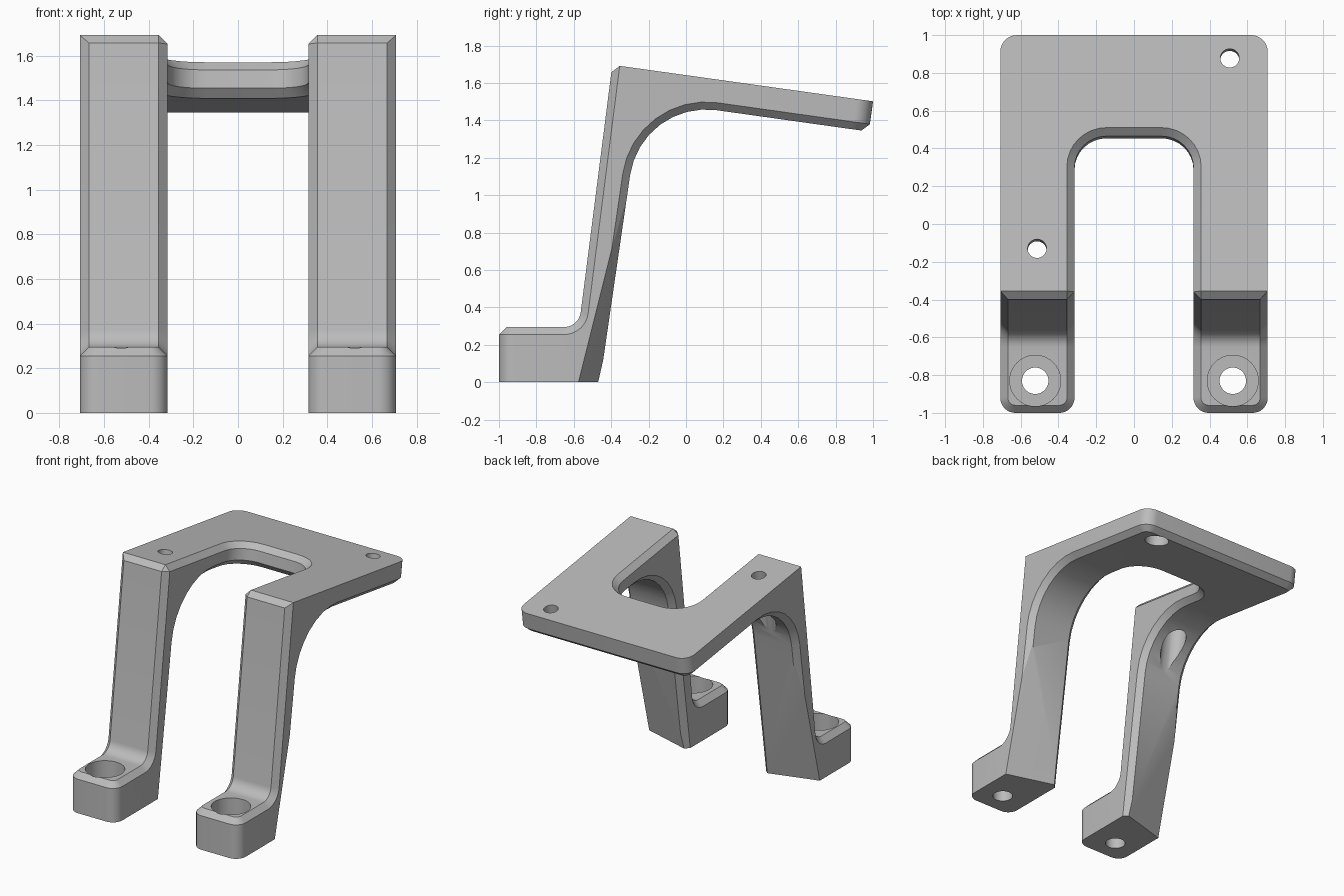
import bpy, bmesh, math
from mathutils import Vector, Matrix

cube = bpy.data.objects.get("Cube")
if cube:
    bpy.data.objects.remove(cube, do_unlink=True)

HALF, SLOT, CHAMFER = 0.708, 0.315, 0.04
TILT = 0.14  # slope of the plate, falling to the back

grey = bpy.data.materials.new("plain grey")
grey.use_nodes = True
color = (0.5, 0.5, 0.5, 1)
grey.diffuse_color = color
grey.node_tree.nodes["Principled BSDF"].inputs["Base Color"].default_value = color


def rounded(corners, steps=8):
    """Closed 2D outline; each corner is (u, v, radius)."""
    out = []
    for i, (u, v, r) in enumerate(corners):
        p = Vector((u, v))
        if r == 0:
            out.append(p)
            continue
        a = (Vector(corners[i - 1][:2]) - p).normalized()
        b = (Vector(corners[(i + 1) % len(corners)][:2]) - p).normalized()
        half = a.angle(b) / 2
        c = p + (a + b).normalized() * (r / math.sin(half))
        start = p + a * (r / math.tan(half)) - c
        end = p + b * (r / math.tan(half)) - c
        sweep = math.atan2(start.x * end.y - start.y * end.x, start.dot(end))
        for k in range(steps + 1):
            out.append(c + Matrix.Rotation(sweep * k / steps, 2) @ start)
    return out


def new_object(name, bm):
    bmesh.ops.recalc_face_normals(bm, faces=bm.faces)
    mesh = bpy.data.meshes.new(name)
    bm.to_mesh(mesh)
    bm.free()
    mesh.materials.append(grey)
    obj = bpy.data.objects.new(name, mesh)
    bpy.context.collection.objects.link(obj)
    return obj


def prism(name, points, shift):
    bm = bmesh.new()
    face = bm.faces.new([bm.verts.new(p) for p in points])
    ext = bmesh.ops.extrude_face_region(bm, geom=[face])["geom"]
    bmesh.ops.translate(bm, vec=shift, verts=[g for g in ext if isinstance(g, bmesh.types.BMVert)])
    return new_object(name, bm)


def boolean(obj, cutter, operation="DIFFERENCE"):
    cutter.hide_render = True
    mod = obj.modifiers.new("cut", "BOOLEAN")
    mod.object, mod.operation, mod.solver = cutter, operation, "EXACT"
    bpy.context.view_layer.update()
    result = obj.evaluated_get(bpy.context.evaluated_depsgraph_get())
    mesh = bpy.data.meshes.new_from_object(result)
    obj.modifiers.clear()
    obj.data = mesh
    bpy.data.objects.remove(cutter, do_unlink=True)


def drill(obj, top, axis, radius, length):
    """Cut a round hole that starts at top and runs along axis."""
    axis = Vector(axis).normalized()
    bm = bmesh.new()
    turn = Vector((0, 0, 1)).rotation_difference(axis).to_matrix().to_4x4()
    place = Matrix.Translation(Vector(top) + axis * length / 2) @ turn
    bmesh.ops.create_cone(bm, cap_ends=True, segments=40, radius1=radius,
                          radius2=radius, depth=length, matrix=place)
    boolean(obj, new_object("drill", bm))


# Side profile: foot, leaning leg and sloping plate
profile = rounded([
    (-1.1, 0, 0), (-1.1, 0.295, 0), (-0.573, 0.295, 0.09), (-0.394, 1.697, 0),
    (1.1, 1.697 - TILT * 1.494, 0), (1.1, 1.323, 0), (-0.24, 1.511, 0.41), (-0.46, 0, 0)])
bracket = prism("bracket", [(-1, y, z) for y, z in profile], (2, 0, 0))

# Plan outline: U shape with rounded corners
plan = rounded([
    (-HALF, -1, 0.08), (-SLOT, -1, 0.08), (-SLOT, 0.46, 0.17), (SLOT, 0.46, 0.17),
    (SLOT, -1, 0.08), (HALF, -1, 0.08), (HALF, 1, 0.09), (-HALF, 1, 0.09)])
outline = prism("outline", [(x, y, -0.5) for x, y in plan], (0, 0, 2.5))
for v in outline.data.vertices:
    if v.co.y > 0:  # back and slot end stand square to the plate
        v.co.y += TILT * (v.co.z - 1.5)
boolean(bracket, outline, "INTERSECT")


# Chamfers
def kind(f):
    n, c = f.normal, f.calc_center_median()
    if abs(n.x) > 0.02 or (abs(n.z) < 0.3 and (c.y > 0.3 or c.y < -0.9)):
        return "side"
    if n.z < -0.99 and c.z < 0.01:
        return "base"
    if n.z > 0.9 and c.z > 1:
        return "top"
    return "under" if n.y > 0 or n.z < -0.1 else "front"


def in_slot(e):
    return all(abs(v.co.x) < SLOT + 0.01 and v.co.y < 0.6 for v in e.verts)


bm = bmesh.new()
bm.from_mesh(bracket.data)
bmesh.ops.remove_doubles(bm, verts=bm.verts, dist=0.0001)
bmesh.ops.dissolve_limit(bm, angle_limit=0.005, verts=bm.verts, edges=bm.edges)
bm.normal_update()
chamfered = []
for e in bm.edges:
    if len(e.link_faces) == 2:
        pair = {kind(f) for f in e.link_faces}
        if pair in ({"front", "side"}, {"under", "side"}, {"top", "front"}) or (
                pair == {"top", "side"} and in_slot(e)):
            chamfered.append(e)
bmesh.ops.bevel(bm, geom=chamfered, offset=CHAMFER, offset_type="OFFSET",
                segments=1, profile=0.5, affect="EDGES", clamp_overlap=False)
bmesh.ops.recalc_face_normals(bm, faces=bm.faces)
bm.to_mesh(bracket.data)
bm.free()

# Skewed cut at the outer back of each leg
for side in (-1, 1):
    corners = []
    for x, z in ((0.25, -0.1), (0.75, -0.1), (0.75, 0.95), (0.25, 0.95)):
        y = -0.575 + 0.25 * z + (HALF - x) * 0.29
        corners.append((side * x, y, z))
    boolean(bracket, prism("leg_cut", corners, (0, 0.6, 0)))

# Counterbored foot holes
for side in (-1, 1):
    spot = (side * 0.523, -0.83)
    drill(bracket, (*spot, 0.5), (0, 0, -1), 0.07, 0.7)
    drill(bracket, (*spot, 0.5), (0, 0, -1), 0.135, 0.38)

# Plate holes, square to the plate, with wider bores beneath
down = Vector((0, -TILT, -1)).normalized()
for x, y in ((0.507, 0.878), (-0.513, -0.13)):
    top = Vector((x, y, 1.697 - TILT * (y + 0.394)))
    drill(bracket, top - down * 0.1, down, 0.05, 0.5)
    drill(bracket, top + down * 0.08, down, 0.085, 0.5)

# Shading
bpy.ops.object.select_all(action="DESELECT")
bracket.select_set(True)
bpy.context.view_layer.objects.active = bracket
bpy.ops.object.shade_smooth_by_angle(angle=math.radians(25))
